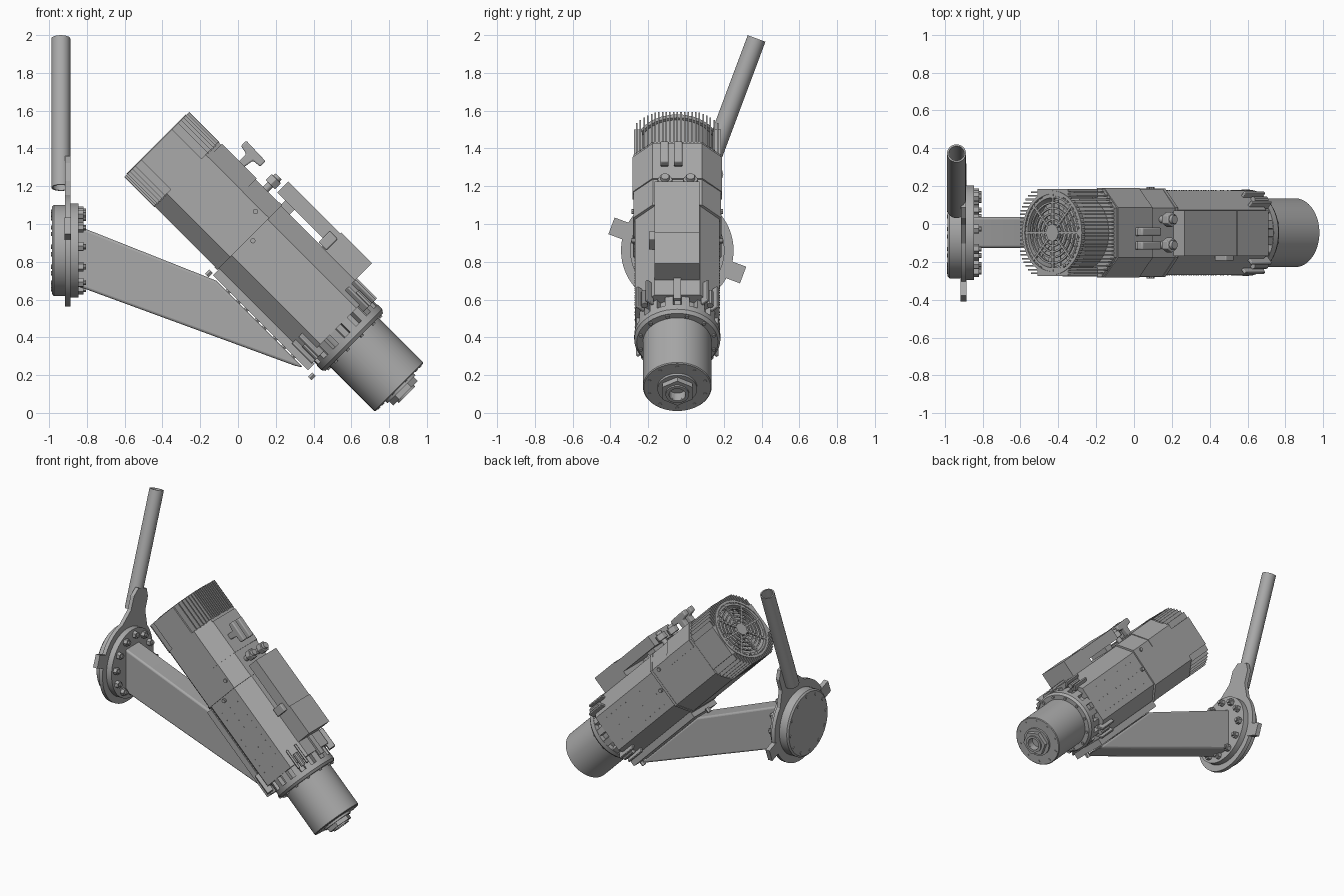
import bpy, bmesh, math
from mathutils import Matrix, Vector

if "Cube" in bpy.data.objects:
    bpy.data.objects.remove(bpy.data.objects["Cube"])

grey = bpy.data.materials.new("machine grey")
grey.diffuse_color = (0.4, 0.4, 0.4, 1)
grey.use_nodes = True
grey.node_tree.nodes["Principled BSDF"].inputs["Base Color"].default_value = grey.diffuse_color

CY = -0.046
# spindle frame: x along the axis to the tip, z away from the arm
S = Matrix.Translation((-0.43, CY, 1.42)) @ Matrix.Rotation(math.radians(45), 4, 'Y')
# swivel frame: x along the flange axis, z along the handle
F = Matrix.Translation((0, CY, 0.86)) @ Matrix.Rotation(math.radians(-20.5), 4, 'X')
W = Matrix.Identity(4)


def finish(name, bm, M, bevel=0, angle=30):
    bmesh.ops.remove_doubles(bm, verts=bm.verts, dist=1e-5)
    bmesh.ops.recalc_face_normals(bm, faces=bm.faces)
    me = bpy.data.meshes.new(name)
    bm.to_mesh(me)
    bm.free()
    me.materials.append(grey)
    ob = bpy.data.objects.new(name, me)
    bpy.context.collection.objects.link(ob)
    ob.matrix_world = M
    if bevel:
        m = ob.modifiers.new("bevel", 'BEVEL')
        m.width, m.segments = bevel, 3
    bpy.ops.object.select_all(action='DESELECT')
    ob.select_set(True)
    bpy.context.view_layer.objects.active = ob
    bpy.ops.object.shade_smooth_by_angle(angle=math.radians(angle))
    return ob


def add_prism(bm, pts, a, b, axis='x'):
    place = (lambda p, t: (t, p[0], p[1])) if axis == 'x' else (lambda p, t: (p[0], t, p[1]))
    lo = [bm.verts.new(place(p, a)) for p in pts]
    hi = [bm.verts.new(place(p, b)) for p in pts]
    bm.faces.new(lo)
    bm.faces.new(hi)
    for i in range(len(pts)):
        j = (i + 1) % len(pts)
        bm.faces.new((lo[i], lo[j], hi[j], hi[i]))


def prism(name, pts, a, b, M, axis='x', bevel=0):
    bm = bmesh.new()
    add_prism(bm, pts, a, b, axis)
    return finish(name, bm, M, bevel)


def rect(y0, y1, z0, z1):
    return [(y0, z0), (y1, z0), (y1, z1), (y0, z1)]


def ngon(n, r, cy=0, cz=0, turn=0):
    return [(cy + r * math.cos(turn + 2 * math.pi * i / n),
             cz + r * math.sin(turn + 2 * math.pi * i / n)) for i in range(n)]


def lathe(name, profile, M, n=48):
    """Revolve (x, radius) points about the x axis."""
    bm = bmesh.new()
    vs = [bm.verts.new((x, 0, r)) for x, r in profile]
    es = [bm.edges.new((p, q)) for p, q in zip(vs, vs[1:])]
    bmesh.ops.spin(bm, geom=vs + es, cent=(0, 0, 0), axis=(1, 0, 0),
                   angle=2 * math.pi, steps=n)
    return finish(name, bm, M)


def ring(a, b, ri, ro):
    return [(a, ri), (a, ro), (b, ro), (b, ri), (a, ri)]


def disc(a, b, r):
    return [(a, 0), (a, r), (b, r), (b, 0)]


def octagon(hy, hz, cy, cz):
    return [(hy, -cz), (hy, cz), (cy, hz), (-cy, hz), (-hy, cz), (-hy, -cz), (-cy, -hz), (cy, -hz)]


# motor housing and front housing
prism("motor_housing", octagon(0.232, 0.24, 0.13, 0.145), 0.22, 0.69, S)
prism("front_housing", octagon(0.224, 0.236, 0.12, 0.135), 0.69, 1.36, S)
prism("housing_seam", octagon(0.234, 0.243, 0.132, 0.146), 0.675, 0.695, S)
prism("motor_cover", [(0.236, 0.09), (0.236, 0.147), (0.132, 0.248), (-0.132, 0.248),
                      (-0.236, 0.147), (-0.236, 0.09)], 0.24, 0.5, S)

# cooling fins around the fan
lathe("fan_shell", [(0.23, 0.2), (0.0, 0.2), (0.0, 0.185), (0.07, 0.185), (0.07, 0)], S)
bm = bmesh.new()
for i in range(-11, 12):
    y = i * 0.0195
    top = min(0.243, math.sqrt(0.268 ** 2 - y * y))
    low = math.sqrt(max(0.19 ** 2 - y * y, 0.1 ** 2))
    for s in (1, -1):
        add_prism(bm, rect(y - 0.004, y + 0.004, s * low, s * top), 0.0, 0.225)
finish("cooling_fins", bm, S)
for s in (1, -1):
    prism("fin_side_panel", rect(s * 0.185, s * 0.23, -0.115, 0.115), 0.0, 0.225, S)

# fan grille: concentric rings, spokes and hub
for r in (0.07, 0.1, 0.13, 0.16, 0.19):
    lathe("grille_ring", ring(-0.002, 0.008, r - 0.005, r + 0.005), S, 32)
lathe("grille_rim", ring(-0.004, 0.02, 0.205, 0.222), S)
lathe("grille_hub", disc(-0.004, 0.02, 0.045), S, 24)
for i in range(8):
    prism("grille_spoke", rect(-0.006, 0.006, 0.03, 0.21), -0.003, 0.009,
          S @ Matrix.Rotation(math.pi / 4 * i, 4, 'X'))
for i in range(7):
    prism("fan_blade", [(-0.02, 0.03), (0.02, 0.03), (0.06, 0.17), (-0.04, 0.17)], 0.04, 0.046,
          S @ Matrix.Rotation(2 * math.pi / 7 * i, 4, 'X'))

# front bearing flange with toothed collar
lathe("front_collar", disc(1.35, 1.43, 0.195), S)
bm = bmesh.new()
for i in range(16):
    t = 2 * math.pi * (i + 0.5) / 16
    c = Vector((math.cos(t), math.sin(t)))
    n = Vector((-c.y, c.x)) * 0.022
    add_prism(bm, [c * 0.18 - n, c * 0.225 - n, c * 0.225 + n, c * 0.18 + n], 1.355, 1.425)
finish("collar_teeth", bm, S)
lathe("front_flange", [(1.425, 0), (1.425, 0.228), (1.46, 0.228), (1.478, 0.215), (1.478, 0)], S)
for i in range(12):
    a = 2 * math.pi * (i + 0.5) / 12
    prism("flange_screw", ngon(8, 0.01, 0.2 * math.cos(a), 0.2 * math.sin(a)), 1.47, 1.488, S)

# nose cylinder, end screws and hollow collet nut
lathe("nose", [(1.47, 0), (1.47, 0.182), (1.812, 0.182), (1.817, 0.177), (1.817, 0)], S, 64)
for i in range(10):
    a = 2 * math.pi * (i + 0.5) / 10
    prism("nose_screw", ngon(8, 0.009, 0.155 * math.cos(a), 0.155 * math.sin(a)), 1.81, 1.821, S)
lathe("collet_ring", ring(1.81, 1.832, 0.05, 0.105), S)
nut = lathe("collet_nut", ring(1.825, 1.862, 0.05, 0.092), S, 6)
lathe("collet_sleeve", ring(1.8, 1.872, 0.044, 0.062), S, 32)

# clamp pockets on the front corners
for sy in (1, -1):
    for sz in (1, -1):
        R = S @ Matrix.Translation((0, sy * 0.168, sz * 0.19)) @ Matrix.Rotation(
            -sy * sz * math.radians(45) + (0 if sz > 0 else math.pi), 4, 'X')
        for y in (-0.035, 0.035):
            prism("pocket_wall", rect(y - 0.008, y + 0.008, -0.02, 0.03), 1.25, 1.4, R, bevel=0.004)
        prism("pocket_screw", ngon(10, 0.018, 0, 0.008), 1.3, 1.4, R)

# terminal box with raised front cover
prism("terminal_box", [(0.63, 0.272), (1.0, 0.272), (1.0, 0.23), (1.25, 0.23), (1.25, 0.355),
                       (0.63, 0.355)], -0.122, 0.118, S, 'y')
prism("box_foot", rect(0.69, 0.76, 0.23, 0.28), -0.08, 0.08, S, 'y')
prism("box_cover", rect(1.02, 1.25, 0.352, 0.362), -0.122, 0.118, S, 'y')
prism("front_rail", rect(1.25, 1.4, 0.23, 0.25), -0.02, 0.02, S, 'y')
prism("box_switch", rect(0.97, 1.03, 0.24, 0.325), -0.15, -0.11, S, 'y', 0.006)

# hose fittings: rear elbows and front plugs
for y in (-0.068, 0.005):
    prism("rear_elbow", [(0.37, 0.24), (0.41, 0.24), (0.42, 0.3), (0.47, 0.305), (0.47, 0.345),
                         (0.32, 0.35), (0.32, 0.31), (0.37, 0.3)], y - 0.022, y + 0.022, S, 'y', 0.008)
for y in (-0.065, 0.07):
    base = S @ Matrix.Translation((0.575, y, 0)) @ Matrix.Rotation(math.radians(-90), 4, 'Y')
    lathe("plug_stem", disc(0.23, 0.3, 0.02), base, 16)
    prism("plug_nut", ngon(6, 0.04), 0.275, 0.32, base, bevel=0.004)
    lathe("plug_tip", [(0.31, 0.026), (0.338, 0.022), (0.338, 0)], base, 16)

# side screws
for s in (1, -1):
    for u, v in [(0.72, 0), (0.62, 0.12)]:
        prism("side_screw", ngon(8, 0.014, u, v), s * 0.22, s * 0.242, S, 'y')
    for i in range(10):
        for v in (-0.09, 0.0, 0.09):
            prism("side_rivet", ngon(6, 0.004, 0.78 + 0.055 * i, v), s * 0.222, s * 0.226, S, 'y')

# mounting plate and its screws
prism("mount_plate", rect(0.70, 1.41, -0.278, -0.23), -0.135, 0.135, S, 'y')
for u in (0.785, 0.925, 1.06, 1.195, 1.34):
    for s in (1, -1):
        prism("mount_screw", ngon(6, 0.016, 0, s * 0.108), 0.27, 0.303,
              S @ Matrix.Translation((u, 0, 0)) @ Matrix.Rotation(math.radians(90), 4, 'Y'))

# support arm
prism("support_arm", [(-0.86, 0.995), (-0.115, 0.70), (0.345, 0.24), (0.30, 0.25), (-0.86, 0.675)],
      CY - 0.08, CY + 0.084, W, 'y', 0.025)

# swivel flange: outer disc, clamp plate, inner disc
lathe("outer_disc", [(-0.985, 0), (-0.985, 0.23), (-0.975, 0.242), (-0.912, 0.242), (-0.912, 0)], F, 64)
lathe("clamp_plate", disc(-0.915, -0.887, 0.298), F, 64)
lathe("inner_disc", disc(-0.89, -0.845, 0.25), F, 64)
for i in range(12):
    a = 2 * math.pi * (i + 0.5) / 12
    c = (0.208 * math.cos(a), 0.208 * math.sin(a))
    prism("hex_bolt", ngon(6, 0.026, *c, a), -0.85, -0.818, F)
    prism("bolt_end", ngon(10, 0.014, *c), -0.82, -0.805, F)
    prism("rear_screw", ngon(10, 0.011, *c), -0.989, -0.98, F)
for s in (1, -1):
    prism("clamp_tab", rect(s * 0.28, s * 0.372, -0.047, 0.047), -0.918, -0.884, F)

# handle bracket and open tube handle
prism("handle_bracket", [(-0.17, 0.23), (0.17, 0.23), (0.09, 0.36), (0.088, 0.46), (0.05, 0.515),
                         (-0.05, 0.515), (-0.088, 0.46), (-0.09, 0.36)], -0.915, -0.887, F)
T = F @ Matrix.Translation((-0.938, 0, 0)) @ Matrix.Rotation(math.radians(-90), 4, 'Y')
lathe("tube_handle", ring(0.355, 1.198, 0.041, 0.05), T, 32)
